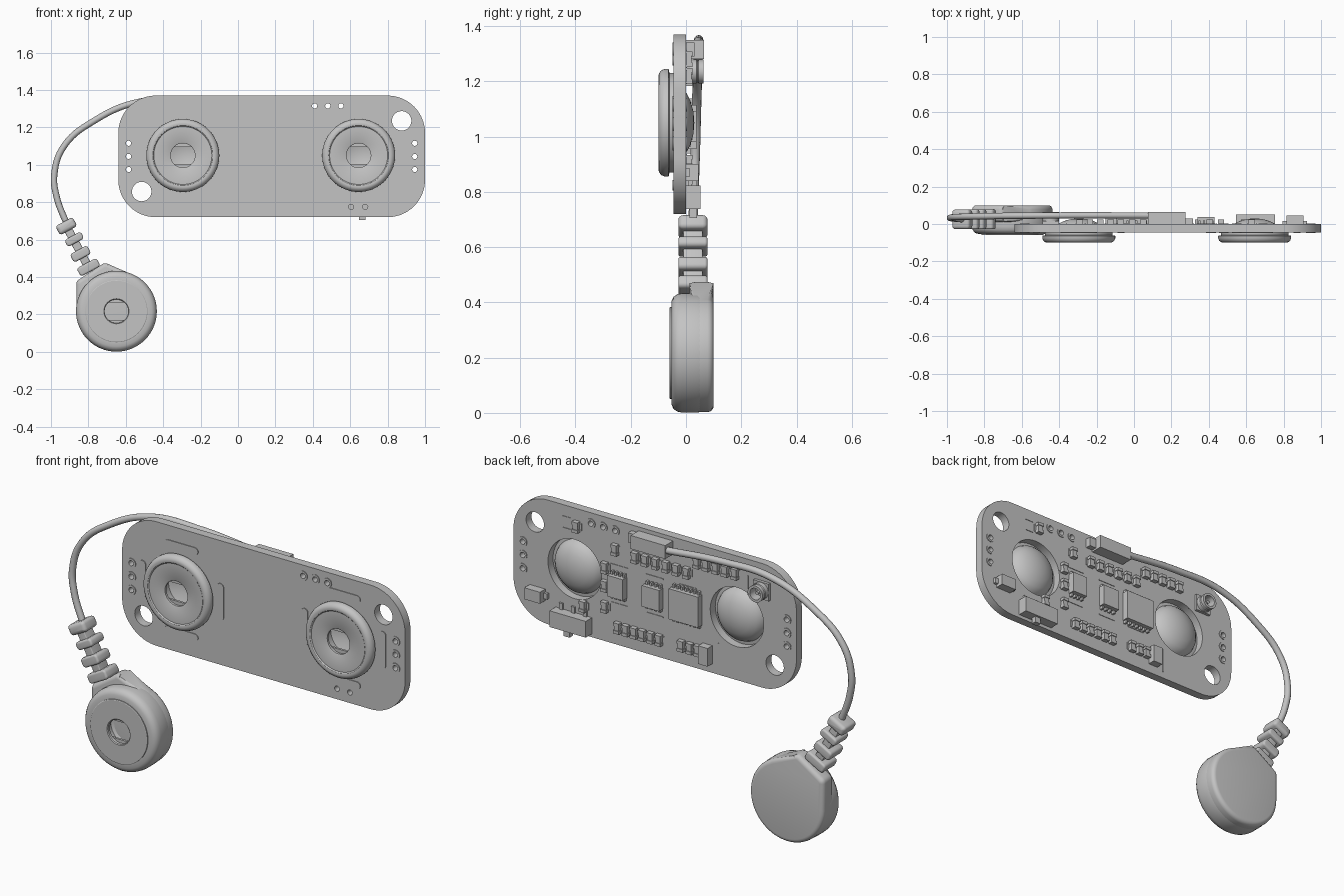
import bpy, bmesh, math
from mathutils import Matrix, Vector
from mathutils.geometry import convex_hull_2d

cube = bpy.data.objects.get("Cube")
if cube:
    bpy.data.objects.remove(cube, do_unlink=True)

grey = bpy.data.materials.new("plain_grey")
grey.use_nodes = True
grey.diffuse_color = (0.55, 0.55, 0.55, 1)
grey.node_tree.nodes["Principled BSDF"].inputs["Base Color"].default_value = grey.diffuse_color


def add_mesh(name, mesh):
    mesh.materials.clear()
    mesh.materials.append(grey)
    mesh.polygons.foreach_set("use_smooth", [True] * len(mesh.polygons))
    mesh.set_sharp_from_angle(angle=math.radians(32))
    obj = bpy.data.objects.new(name, mesh)
    bpy.context.collection.objects.link(obj)
    return obj


def finish(name, bm):
    bmesh.ops.recalc_face_normals(bm, faces=bm.faces)
    mesh = bpy.data.meshes.new(name)
    bm.to_mesh(mesh)
    bm.free()
    return add_mesh(name, mesh)


def from_curve(name, curve, matrix):
    obj = bpy.data.objects.new(name, curve)
    bpy.context.collection.objects.link(obj)
    bpy.context.view_layer.update()
    graph = bpy.context.evaluated_depsgraph_get()
    mesh = bpy.data.meshes.new_from_object(obj.evaluated_get(graph))
    bpy.data.objects.remove(obj, do_unlink=True)
    mesh.transform(matrix)
    return add_mesh(name, mesh)


def circle(x, z, r, n=24):
    return [Vector((x + r * math.cos(math.tau * i / n), z + r * math.sin(math.tau * i / n))) for i in range(n)]


def prism(name, points, y0, y1, bevel=0):
    """Convex outline in x and z, extruded along y with rounded rims."""
    points = [points[i] for i in convex_hull_2d(points)]
    bm = bmesh.new()
    face = bm.faces.new([bm.verts.new((p.x, y0, p.y)) for p in points])
    top = bmesh.ops.extrude_face_region(bm, geom=[face])["geom"]
    for v in top:
        if isinstance(v, bmesh.types.BMVert):
            v.co.y = y1
    if bevel:
        rims = [e for e in bm.edges if abs(e.verts[0].co.y - e.verts[1].co.y) < 1e-5]
        bmesh.ops.bevel(bm, geom=rims, offset=bevel, segments=4, profile=0.5, affect='EDGES')
    return finish(name, bm)


def lathe(name, x, z, profile, steps=64):
    """Spin (radius, y) points about a y axis through x, z."""
    bm = bmesh.new()
    verts = [bm.verts.new((r, y, 0)) for r, y in profile]
    edges = [bm.edges.new(pair) for pair in zip(verts, verts[1:])]
    bmesh.ops.spin(bm, geom=verts + edges, cent=(0, 0, 0), axis=(0, 1, 0), angle=math.tau, steps=steps)
    bmesh.ops.remove_doubles(bm, verts=bm.verts, dist=1e-5)
    bmesh.ops.translate(bm, verts=bm.verts, vec=(x, 0, z))
    return finish(name, bm)


def boxes(name, items):
    """Boxes given as (x, z, width, height, y0, y1)."""
    bm = bmesh.new()
    for x, z, w, h, y0, y1 in items:
        place = Matrix.Translation((x, (y0 + y1) / 2, z)) @ Matrix.Diagonal((w, y1 - y0, h, 1))
        bmesh.ops.create_cube(bm, size=1, matrix=place)
    return finish(name, bm)


# Circuit board with its holes
snaps = [(-0.295, 1.05), (0.645, 1.05)]
pins = [(0.41 + 0.07 * i, 1.315) for i in range(3)]
pins += [(x, 1.045 + 0.07 * i) for x in (-0.585, 0.945) for i in (-1, 0, 1)]
small = [(0.605, 0.775), (0.68, 0.775)]
corners = [c for x in (-0.44, 0.8) for z in (0.92, 1.17) for c in circle(x, z, 0.2, 64)]
outline = [corners[i] for i in convex_hull_2d(corners)]
loops = [outline] + [circle(x, z, 0.155, 48) for x, z in snaps]
loops += [circle(x, z, 0.052, 32) for x, z in ((0.875, 1.235), (-0.515, 0.857))]
loops += [circle(x, z, 0.014, 16) for x, z in pins + small]
curve = bpy.data.curves.new("board", 'CURVE')
curve.dimensions, curve.fill_mode, curve.extrude = '2D', 'BOTH', 0.0225
for loop in loops:
    spline = curve.splines.new('POLY')
    spline.points.add(len(loop) - 1)
    for point, p in zip(spline.points, loop):
        point.co = (p.x, p.y, 0, 1)
    spline.use_cyclic_u = True
from_curve("circuit_board", curve, Matrix.Translation((0, -0.0225, 0)) @ Matrix.Rotation(math.pi / 2, 4, 'X'))

# Solder rings around the pin holes
for x, z in pins:
    for y0, y1 in ((0, 0.004), (-0.049, -0.045)):
        lathe("pin_pad", x, z, [(0.014, y0), (0.025, y0), (0.025, y1), (0.014, y1), (0.014, y0)], 20)

# Snap sockets on the board: flange in front, dome behind
snap_profile = [(0, 0.03), (0.04, 0.027), (0.08, 0.016), (0.11, 0), (0.13, -0.02), (0.138, -0.04),
                (0.18, -0.045), (0.18, -0.06), (0.195, -0.063), (0.195, -0.076), (0.19, -0.089),
                (0.18, -0.097), (0.17, -0.1), (0.16, -0.098), (0.155, -0.093), (0.07, -0.093),
                (0.065, -0.09), (0.065, -0.078), (0.1, -0.07), (0.1, -0.01), (0.05, 0.01), (0, 0.015)]
for x, z in snaps:
    lathe("snap_socket", x, z, snap_profile)
    boxes("snap_spring", [(x, z + s * 0.056, 0.13, 0.02, -0.078, -0.066) for s in (-1, 1)])
    for dx, dz in ((1, 0), (-1, 0), (0, 1), (0, -1)):
        cx, cz = x + dx * 0.226, z + dz * 0.226
        ends = [c for s in (-1, 1) for c in circle(cx + s * dz * 0.078, cz + s * dx * 0.078, 0.019, 16)]
        prism("snap_solder_tab", ends, -0.049, -0.045)

# Connectors, switch and button on the back
boxes("wire_connector", [(0.175, 1.315, 0.2, 0.07, 0, 0.065), (0.295, 1.315, 0.04, 0.05, 0, 0.03)])
boxes("slide_switch", [(0.65, 0.78, 0.21, 0.085, 0, 0.052), (0.665, 0.725, 0.035, 0.04, 0.012, 0.04)])
boxes("switch_legs", [(x, 0.835, 0.02, 0.04, 0, 0.01) for x in (0.58, 0.65, 0.72)])
boxes("push_button", [(0.86, 0.87, 0.09, 0.06, 0, 0.045), (0.86, 0.87, 0.13, 0.03, 0, 0.015)])
boxes("coax_base", [(-0.445, 1.235, 0.09, 0.09, 0, 0.015)])
lathe("coax_ring", -0.445, 1.235, [(0.03, 0.012), (0.043, 0.012), (0.043, 0.038), (0.038, 0.042),
                                  (0.043, 0.046), (0.043, 0.064), (0.03, 0.064), (0.03, 0.012)], 32)
lathe("coax_pin", -0.445, 1.235, [(0, 0.01), (0.009, 0.01), (0.009, 0.05), (0, 0.05)], 16)
boxes("power_chip", [(-0.125, 0.815, 0.055, 0.095, 0, 0.04)])

# Integrated circuits with rows of legs
for x, w, h, count in ((0.385, 0.09, 0.11, 4), (0.18, 0.1, 0.11, 4), (-0.01, 0.17, 0.16, 7)):
    boxes("chip", [(x, 1.035, w, h, 0.004, 0.038)])
    step = w / count
    boxes("chip_legs", [(x + step * (i - (count - 1) / 2), 1.035 + s * (h / 2 + 0.006), step * 0.45, 0.02, 0, 0.018)
                        for i in range(count) for s in (-1, 1)])

# Small resistors and capacitors with end caps and printed side marks
parts = [(0.39 - 0.048 * i, 0.815) for i in range(6)]
parts += [(-0.07 - 0.055 * i, 1.28) for i in range(5)]
parts += [(0.29 - 0.06 * i, 1.21) for i in range(6)]
parts += [(0.465, z) for z in (1.11, 1.015, 0.905)]
parts += [(0.405, 1.22), (0.63, 1.28), (0.59, 0.875), (0.02, 0.82), (-0.03, 0.82), (-0.075, 0.82)]
for x, z in parts:
    boxes("small_component", [(x, z, 0.028, 0.03, 0, 0.02)]
          + [(x, z + s * 0.02, 0.034, 0.016, 0, 0.024) for s in (-1, 1)])
marks = [(x + s * 0.024, z, 0.005, 0.04, 0, 0.003) for x, z in parts for s in (-1, 1)]
marks += [(x, 1.035 + s * 0.1, 0.1, 0.005, 0, 0.003) for x in (0.385, 0.18, -0.01) for s in (-1, 1)]
marks += [(0.69, z, 0.05, 0.005, 0, 0.003) for z in (1.25, 1.31)]
marks += [(-0.19, 0.82, 0.005, 0.13, 0, 0.003), (-0.36, 1.235, 0.005, 0.1, 0, 0.003)]
boxes("printed_marks", marks)

# Lead wire
wire = bpy.data.curves.new("wire", 'CURVE')
wire.dimensions, wire.bevel_depth, wire.bevel_resolution, wire.resolution_u = '3D', 0.017, 4, 16
wire.use_fill_caps = True
path = [(0.1, 0.045, 1.315), (-0.25, 0.046, 1.345), (-0.535, 0.045, 1.335), (-0.77, 0.042, 1.235),
        (-0.93, 0.038, 1.1), (-0.982, 0.034, 0.95), (-0.97, 0.03, 0.83), (-0.91, 0.025, 0.67)]
spline = wire.splines.new('BEZIER')
spline.bezier_points.add(len(path) - 1)
for point, co in zip(spline.bezier_points, path):
    point.co = co
    point.handle_left_type = point.handle_right_type = 'AUTO'
from_curve("lead_wire", wire, Matrix())

# Strain relief: collar, core and ribs along a slanted line
along, across = Vector((0.476, -0.879)), Vector((0.879, 0.476))
start = Vector((-0.918, 0.672))


def relief(name, t, length, width, depth, bevel, shift=0):
    r = 0.016
    points = []
    for a in (-1, 1):
        for b in (-1, 1):
            c = start + along * (t + a * (length / 2 - r)) + across * (shift + b * (width / 2 - r))
            points += circle(c.x, c.y, r, 16)
    prism(name, points, 0.025 - depth, 0.025 + depth, bevel)


relief("relief_collar", 0, 0.055, 0.105, 0.053, 0.018)
relief("relief_core", 0.13, 0.28, 0.045, 0.035, 0.004)
relief("relief_rib", 0.082, 0.042, 0.1, 0.053, 0.01, 0.004)
relief("relief_rib", 0.167, 0.05, 0.105, 0.053, 0.01, -0.004)
relief("relief_end", 0.25, 0.05, 0.12, 0.053, 0.01)

# Electrode pod: rounded teardrop shell and a front disc with a snap recess
px, pz = -0.65, 0.217
mouth = Vector((px, pz)) + Vector((-0.55, 0.835)) * 0.222
shell = circle(px, pz, 0.214, 72)
for s in (-1, 1):
    c = mouth + Vector((0.835, 0.55)) * (0.075 * s)
    shell += circle(c.x, c.y, 0.03, 24)
prism("pod_shell", shell, 0.012, 0.1, 0.022)
lathe("pod_front", px, pz, [(0, 0.06), (0.212, 0.06), (0.216, 0.04), (0.216, -0.015), (0.212, -0.032),
                            (0.203, -0.045), (0.188, -0.052), (0.166, -0.053), (0.166, -0.058),
                            (0.163, -0.06), (0.067, -0.06), (0.063, -0.056), (0.063, -0.042),
                            (0.09, -0.035), (0.09, 0.005), (0.05, 0.025), (0, 0.03)])
boxes("pod_spring", [(px, pz + s * 0.056, 0.13, 0.02, -0.042, -0.03) for s in (-1, 1)])
